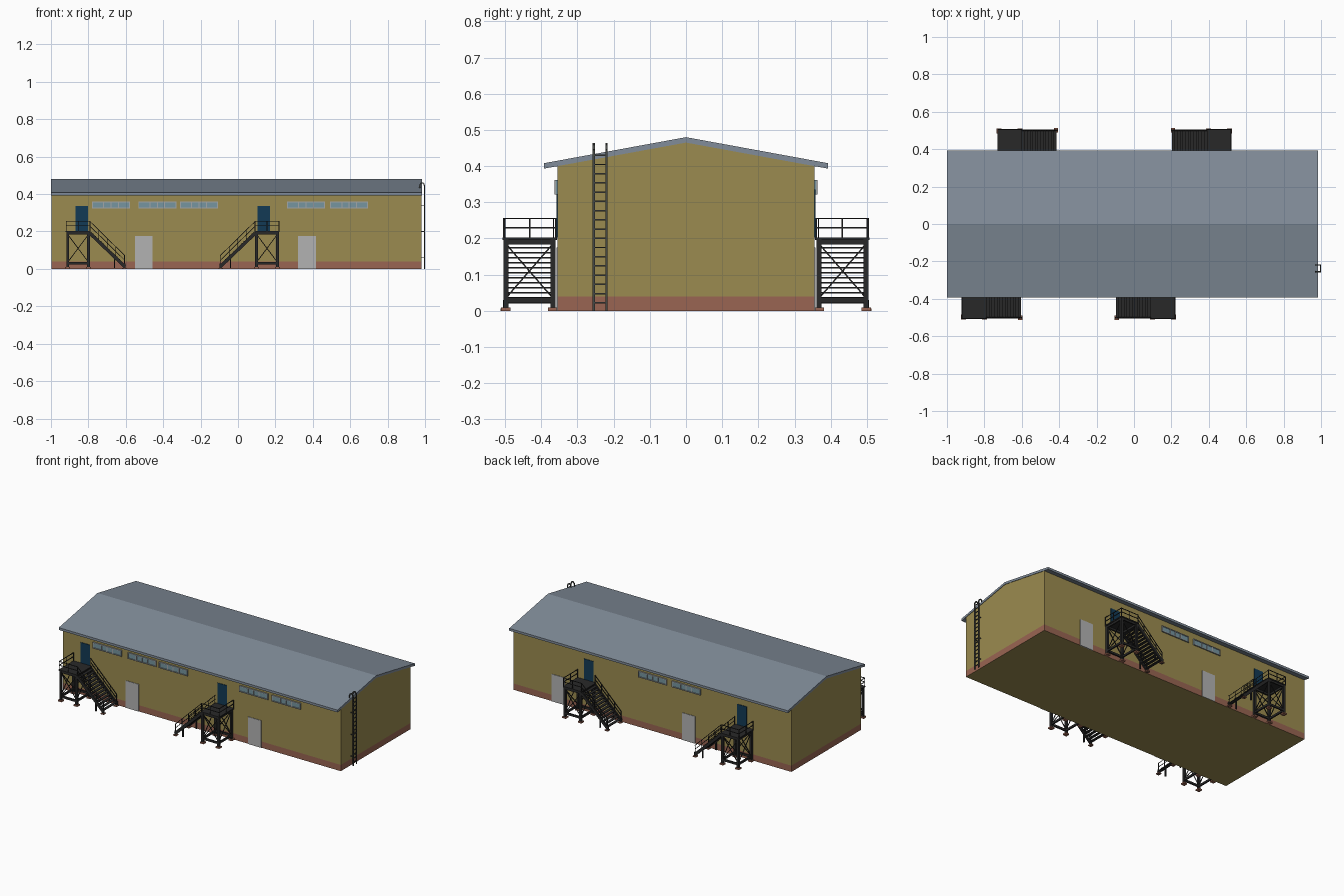
import bpy, bmesh
from mathutils import Vector, Matrix

if "Cube" in bpy.data.objects:
    bpy.data.objects.remove(bpy.data.objects["Cube"])


def material(name, r, g, b):
    m = bpy.data.materials.new(name)
    m.diffuse_color = (r, g, b, 1)
    m.use_nodes = True
    m.node_tree.nodes["Principled BSDF"].inputs["Base Color"].default_value = m.diffuse_color
    return m


WALL = material("ochre_wall", 0.33, 0.26, 0.08)
PLINTH = material("brick_red", 0.32, 0.13, 0.085)
ROOF = material("roof_grey_blue", 0.22, 0.265, 0.32)
STEEL = material("dark_steel", 0.022, 0.022, 0.022)
LADDER = material("ladder_steel", 0.06, 0.065, 0.06)
BLUE = material("door_blue", 0.006, 0.042, 0.09)
WHITE = material("door_light", 0.45, 0.45, 0.45)
FRAME = material("window_frame", 0.36, 0.38, 0.39)
GLASS = material("window_glass", 0.18, 0.30, 0.35)


def finish(name, bm, *mats):
    bmesh.ops.recalc_face_normals(bm, faces=bm.faces)
    mesh = bpy.data.meshes.new(name)
    bm.to_mesh(mesh)
    bm.free()
    for m in mats:
        mesh.materials.append(m)
    ob = bpy.data.objects.new(name, mesh)
    bpy.context.collection.objects.link(ob)
    return ob


def box(bm, lo, hi):
    lo, hi = Vector(lo), Vector(hi)
    size = [abs(c) for c in hi - lo]
    bmesh.ops.create_cube(bm, size=1, matrix=Matrix.Translation((lo + hi) / 2) @ Matrix.Diagonal((*size, 1)))


def bar(bm, p, q, w, h=None):
    # rectangular bar between two points, w sideways and h upwards
    p, q = Vector(p), Vector(q)
    d = q - p
    z = d.normalized()
    x = z.cross(Vector((0, 0, 1)))
    x = x.normalized() if x.length > 1e-4 else Vector((1, 0, 0))
    rot = Matrix((x, z.cross(x), z)).transposed().to_4x4()
    bmesh.ops.create_cube(bm, size=1, matrix=Matrix.Translation((p + q) / 2) @ rot @ Matrix.Diagonal((w, h or w, d.length, 1)))


def prism(bm, profile, x0, x1):
    # extrude a (y, z) profile along x
    face = bm.faces.new([bm.verts.new((x0, y, z)) for y, z in profile])
    new = bmesh.ops.extrude_face_region(bm, geom=[face])["geom"]
    bmesh.ops.translate(bm, vec=(x1 - x0, 0, 0), verts=[v for v in new if isinstance(v, bmesh.types.BMVert)])


# Building body with coloured plinth band
bm = bmesh.new()
prism(bm, [(-.355, 0), (.355, 0), (.355, .401), (0, .466), (-.355, .401)], -.998, .98)
bmesh.ops.bisect_plane(bm, geom=bm.verts[:] + bm.edges[:] + bm.faces[:], plane_co=(0, 0, .04), plane_no=(0, 0, 1))
for f in bm.faces:
    f.material_index = int(.001 < f.calc_center_median().z < .04)
finish("building_walls", bm, WALL, PLINTH)

# Gabled roof slab
bm = bmesh.new()
prism(bm, [(-.393, .393), (0, .465), (.393, .393), (.393, .408), (0, .48), (-.393, .408)], -1, .983)
finish("roof", bm, ROOF)


# Doors: side (-1 front, 1 back), x range, z range
def door(name, side, x0, x1, z0, z1, mat):
    bm = bmesh.new()
    box(bm, (x0, side * .35, z0), (x1, side * .358, z1))
    finish(name, bm, mat)


for i, (s, x) in enumerate([(-1, -.55), (-1, .322), (1, .613), (1, -.315)]):
    door(f"ground_door_{i + 1}", s, x, x + .094, 0, .175, WHITE)
for i, (s, x) in enumerate([(-1, -.87), (-1, .105), (1, .408), (1, -.682)]):
    door(f"upper_door_{i + 1}", s, x, x + .067, .203, .335, BLUE)

# Strip windows with frame and mullions
WINDOWS = [(-1, -.78), (-1, -.533), (-1, -.31), (-1, .262), (-1, .493), (1, -.115), (1, -.355)]
for i, (s, x) in enumerate(WINDOWS):
    z0, z1, w = .322, .361, .203
    bm = bmesh.new()
    box(bm, (x, s * .35, z0), (x + w, s * .359, z1))
    finish(f"window_glass_{i + 1}", bm, GLASS)
    bm = bmesh.new()
    for z in (z0, z1 - .005):
        box(bm, (x, s * .35, z), (x + w, s * .363, z + .005))
    for t in (0, .3, .5, .7, 1):
        xm = x + t * (w - .005)
        box(bm, (xm, s * .35, z0), (xm + .005, s * .363, z1))
    finish(f"window_frame_{i + 1}", bm, FRAME)


# External stair: u runs along the descent, v is distance from the centre line
def stair(name, cx, side, run):
    def P(u, v, z):
        return (cx + run * u, side * v, z)

    U, V = (-.056, .056), (.368, .498)
    bm = bmesh.new()
    # platform deck and legs
    box(bm, P(-.066, .357, .196), P(.066, .507, .203))
    for u in U:
        for v in V:
            bar(bm, P(u, v, .008), P(u, v, .2), .014)
    # beams and cross braces on the four sides
    sides = [((u, V[0]), (u, V[1])) for u in U] + [((U[0], v), (U[1], v)) for v in V]
    for a, b in sides:
        for z in (.03, .19):
            bar(bm, P(*a, z), P(*b, z), .009, .013)
        bar(bm, P(*a, .035), P(*b, .185), .004)
        bar(bm, P(*b, .035), P(*a, .185), .004)
    # stringers, foot posts and stair handrails
    for v in (.366, .501):
        bar(bm, P(.062, v, .192), P(.25, v, .012), .008, .018)
        bar(bm, P(.248, v, 0), P(.248, v, .03), .01)
        bar(bm, P(.195, v, .004), P(.195, v, .06), .007)
        for h in (.03, .055):
            bar(bm, P(.062, v, .2 + h), P(.25, v, .016 + h), .0035)
        for t in (0, .25, .5, .75, 1):
            u, z = .064 + .184 * t, .196 - .18 * t
            bar(bm, P(u, v, z), P(u, v, z + .057), .0035)
    # treads
    n = 13
    for k in range(n):
        t = (k + .5) / n
        u, z = .066 + .184 * t, .197 - .18 * t
        box(bm, P(u - .009, .366, z - .004), P(u + .009, .501, z))
    # platform railing on the outer and far sides
    for z in (.23, .255):
        bar(bm, P(-.064, .504, z), P(.064, .504, z), .0035)
        bar(bm, P(-.064, .36, z), P(-.064, .504, z), .0035)
    for u, v in ((-.064, .36), (-.064, .432), (-.064, .504), (0, .504), (.064, .504)):
        bar(bm, P(u, v, .2), P(u, v, .256), .0035)
    finish(name + "_frame", bm, STEEL)
    # footing plates
    bm = bmesh.new()
    for u in U:
        for v in V:
            box(bm, P(u - .013, v - .013, 0), P(u + .013, v + .013, .009))
    for v in (.369, .501):
        box(bm, P(.236, v - .012, 0), P(.258, v + .012, .006))
    finish(name + "_footings", bm, PLINTH)


stair("front_left_stair", -.855, -1, 1)
stair("front_right_stair", .155, -1, -1)
stair("back_right_stair", .455, 1, -1)
stair("back_left_stair", -.665, 1, 1)

# Roof access ladder with hooked tops
bm = bmesh.new()
path = [(.997, 0), (.997, .445), (.992, .457), (.984, .461), (.976, .457), (.972, .445), (.972, .43)]
for y in (-.255, -.22):
    for (xa, za), (xb, zb) in zip(path, path[1:]):
        bar(bm, (xa, y, za), (xb, y, zb), .006)
    for z in (.06, .2, .34):
        bar(bm, (.978, y, z), (.997, y, z), .004)
for k in range(17):
    z = .022 + k * .0255
    bar(bm, (.997, -.255, z), (.997, -.22, z), .004)
finish("roof_ladder", bm, LADDER)
